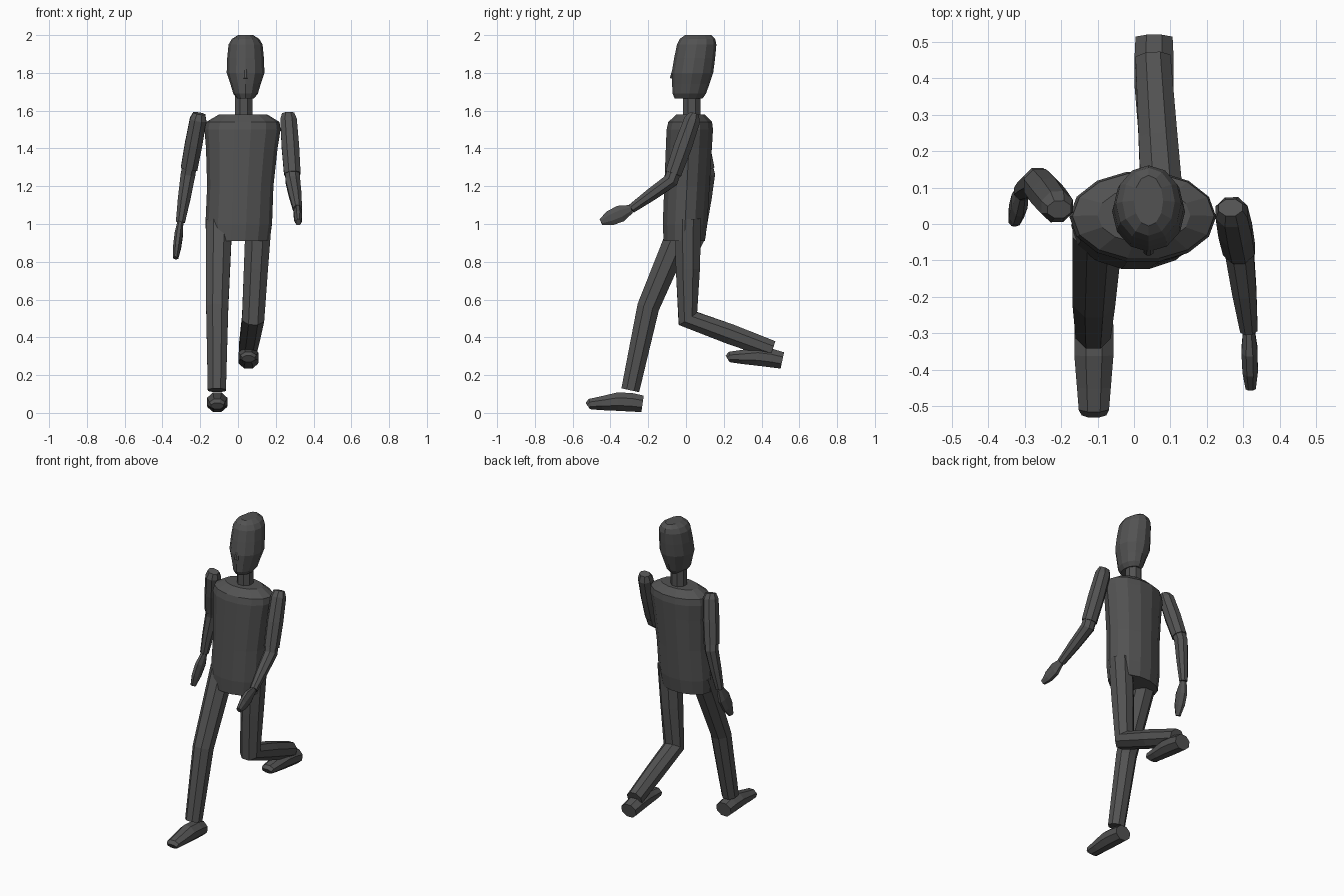
import bpy, bmesh, math
from mathutils import Vector

if "Cube" in bpy.data.objects:
    bpy.data.objects.remove(bpy.data.objects["Cube"])

SHADE = 0.085
grey = bpy.data.materials.new("dark grey")
grey.use_nodes = True
grey.diffuse_color = (SHADE, SHADE, SHADE, 1)
grey.node_tree.nodes["Principled BSDF"].inputs["Base Color"].default_value = grey.diffuse_color


def loft(name, rings):
    """Skin a list of point rings and cap both ends."""
    bm = bmesh.new()
    loops = [[bm.verts.new(point) for point in ring] for ring in rings]
    count = len(loops[0])
    for lower, upper in zip(loops, loops[1:]):
        for i in range(count):
            j = (i + 1) % count
            bm.faces.new((lower[i], lower[j], upper[j], upper[i]))
    bm.faces.new(loops[0])
    bm.faces.new(loops[-1])
    bmesh.ops.recalc_face_normals(bm, faces=bm.faces)
    mesh = bpy.data.meshes.new(name)
    bm.to_mesh(mesh)
    bm.free()
    mesh.materials.append(grey)
    bpy.context.collection.objects.link(bpy.data.objects.new(name, mesh))


def ellipse(centre, across, along, sides, phase=0.0):
    """Ring of points around centre, spanned by two radius vectors."""
    angles = [math.tau * (i + phase) / sides for i in range(sides)]
    return [centre + across * math.cos(angle) + along * math.sin(angle) for angle in angles]


def tube(name, centres, widths, depths, sides=8):
    """Tube whose rings are mitred to the path through the centres."""
    rings = []
    last = len(centres) - 1
    for k, centre in enumerate(centres):
        before = (centre - centres[max(k - 1, 0)]).normalized()
        after = (centres[min(k + 1, last)] - centre).normalized()
        tangent = (before + after).normalized()
        across = (Vector((1, 0, 0)) - tangent * tangent.x).normalized()
        along = tangent.cross(across)
        rings.append(ellipse(centre, across * widths[k], along * depths[k], sides, phase=0.5))
    loft(name, rings)


def straight(name, start, end, stations, width, depth):
    """Straight limb; each station is (fraction of length, fraction of radius)."""
    centres = [start.lerp(end, where) for where, size in stations]
    # Thin ends narrow less across than in depth
    widths = [width * math.sqrt(size) for where, size in stations]
    depths = [depth * size for where, size in stations]
    tube(name, centres, widths, depths)


def arm(side, shoulder, elbow, wrist, fingertip):
    """Upper arm with a blunt shoulder, tapering forearm and flat hand."""
    straight(side + "_upper_arm", shoulder, elbow,
             ((0, 0.5), (0.1, 0.9), (0.5, 1), (0.9, 0.9)), 0.05, 0.052)
    bend = [shoulder.lerp(elbow, 0.8), elbow, elbow.lerp(wrist, 0.5), wrist]
    radii = [0.04, 0.042, 0.036, 0.026]
    tube(side + "_forearm", bend, radii, radii)
    straight(side + "_hand", wrist, fingertip,
             ((0, 0.5), (0.35, 1), (0.7, 0.9), (1, 0.4)), 0.024, 0.048)


def leg(side, *joints):
    """Trouser leg through its joints, tapering evenly from hip to ankle."""
    centres = [joints[0]]
    for upper, lower in zip(joints, joints[1:]):
        centres += [upper.lerp(lower, 0.5), lower]
    radii = [0.075 - 0.023 * k / (len(centres) - 1) for k in range(len(centres))]
    tube(side + "_leg", centres, radii, radii)


def foot(side, heel, rise):
    """Wedge foot with a flat sole, pointing forward from the heel."""
    length, width, depth = 0.29, 0.058, 0.053
    sections = ((0, 0.9), (0.2, 1), (0.45, 1), (0.75, 0.75), (0.95, 0.6), (1, 0.4))
    centres = [heel + Vector((0, -length * where, depth * size + rise * where))
               for where, size in sections]
    widths = [width * math.sqrt(size) for where, size in sections]
    depths = [depth * size for where, size in sections]
    tube(side + "_foot", centres, widths, depths)


# Torso: narrow waist, broad chest leaning slightly, sloping shoulders
rings = []
for z, closing in ((0.91, 0.93), (1, 1), (1.2, 1), (1.4, 1), (1.5, 1), (1.54, 0.94), (1.58, 0.6)):
    t = z - 0.9
    waist = math.sin(math.pi * t / 0.7)
    half_width = (0.18 + 0.05 * t - 0.02 * waist) * closing
    half_depth = (0.12 + 0.01 * t) * closing
    centre = Vector((0.04 * t, 0.05 * t - 0.01, z))
    rings.append(ellipse(centre, Vector((half_width, 0, 0)), Vector((0, half_depth, 0)), 14))
loft("torso", rings)

# Neck
neck_base = Vector((0.03, 0.03, 1.56))
neck_top = Vector((0.03, 0.03, 1.7))
straight("neck", neck_base, neck_top, ((0, 1), (1, 1)), 0.05, 0.05)

# Head: narrow chin, full cheeks, rounded crown, leaning back with height
rings = []
for z, size in ((1.665, 0.45), (1.69, 0.65), (1.74, 0.8), (1.8, 1), (1.88, 0.97),
                (1.95, 0.9), (1.98, 0.72), (2, 0.4)):
    centre = Vector((0.04, 0.04 + 0.15 * (z - 1.84), z))
    half_width = Vector((0.1 * size, 0, 0))
    half_depth = Vector((0, 0.11 * math.sqrt(size), 0))
    rings.append(ellipse(centre, half_width, half_depth, 12))
loft("head", rings)

# Nose
bridge = Vector((0.04, -0.06, 1.84))
nose_tip = Vector((0.04, -0.075, 1.77))
straight("nose", bridge, nose_tip, ((0, 0.5), (1, 1)), 0.015, 0.012)

# Left arm swings forward, right arm trails
arm("left", Vector((0.265, 0.045, 1.585)), Vector((0.29, -0.08, 1.23)),
    Vector((0.315, -0.29, 1.08)), Vector((0.32, -0.45, 1.01)))
arm("right", Vector((-0.205, 0.04, 1.585)), Vector((-0.265, 0.115, 1.26)),
    Vector((-0.305, 0.09, 1.01)), Vector((-0.33, 0.01, 0.82)))

# Right leg leads, left leg is bent and kicked back
leg("right", Vector((-0.1, -0.01, 1.01)), Vector((-0.11, -0.2, 0.56)),
    Vector((-0.112, -0.295, 0.12)))
leg("left", Vector((0.11, 0.01, 1.03)), Vector((0.08, 0.01, 0.5)),
    Vector((0.052, 0.455, 0.335)))

# Feet
foot("right", Vector((-0.11, -0.23, 0)), 0.015)
foot("left", Vector((0.055, 0.51, 0.23)), 0.035)
